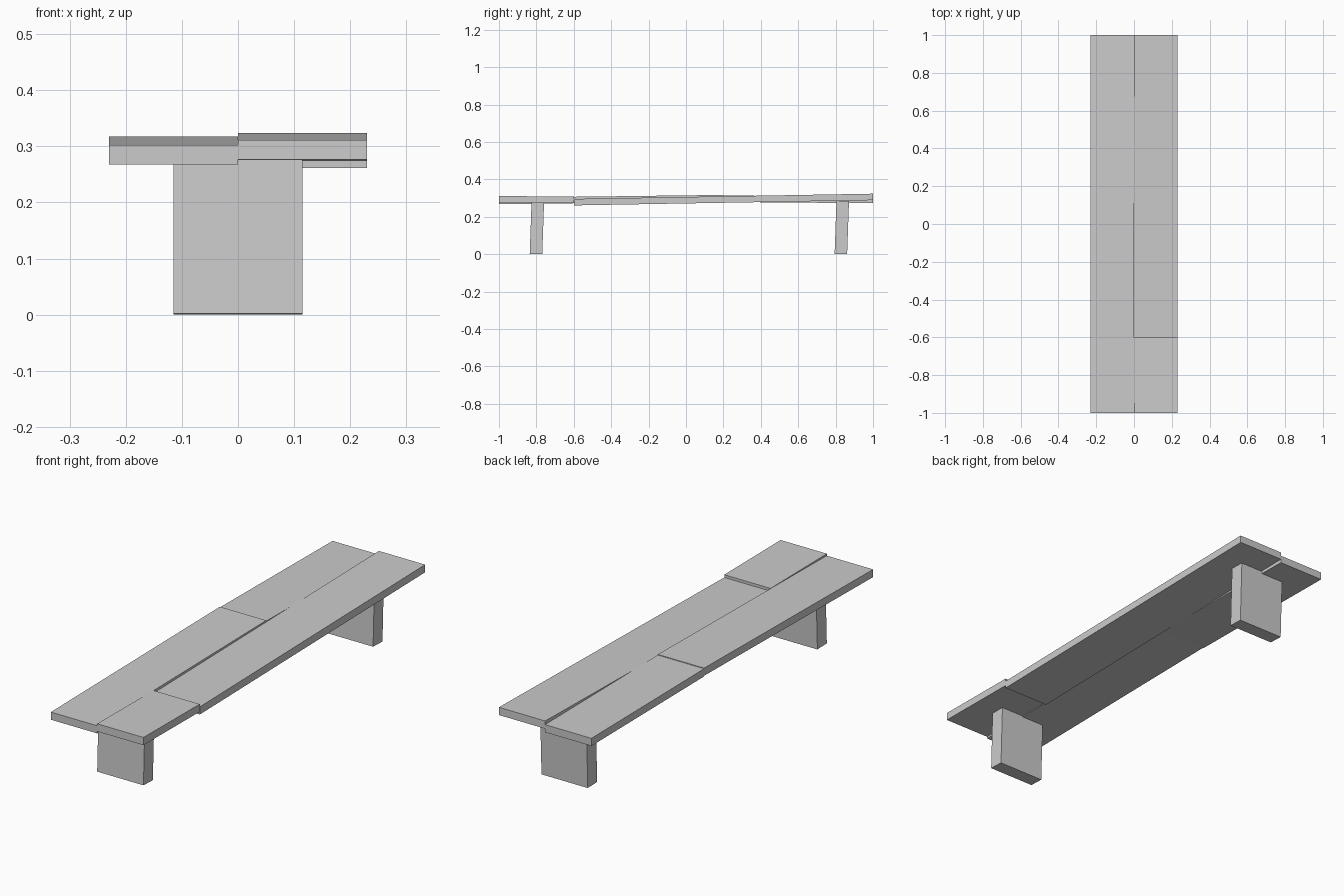
import bpy
import math
from mathutils import Matrix, Vector

if "Cube" in bpy.data.objects:
    bpy.data.objects.remove(bpy.data.objects["Cube"], do_unlink=True)

GREY = (0.6, 0.6, 0.6, 1.0)
mat = bpy.data.materials.new("light_grey")
mat.use_nodes = True
mat.diffuse_color = GREY
mat.node_tree.nodes["Principled BSDF"].inputs["Base Color"].default_value = GREY

HALF_WIDTH = 0.23
THICKNESS = 0.0345


def box(name, size, centre, tilt):
    """Flat-sided block tilted about the x axis."""
    bpy.ops.mesh.primitive_cube_add(size=1)
    obj = bpy.context.object
    obj.name = name
    obj.data.transform(Matrix.Diagonal((*size, 1)))
    obj.rotation_euler.x = tilt
    obj.location = centre
    obj.data.materials.append(mat)


def plank(name, side, y0, y1, top0, top1):
    """Seat board whose top runs from height top0 at y0 to top1 at y1."""
    tilt = math.atan2(top1 - top0, y1 - y0)
    length = math.hypot(y1 - y0, top1 - top0)
    normal = Vector((0, -math.sin(tilt), math.cos(tilt)))
    middle = Vector((side * HALF_WIDTH / 2, (y0 + y1) / 2, (top0 + top1) / 2))
    box(name, (HALF_WIDTH, length, THICKNESS), middle - normal * THICKNESS / 2, tilt)


def leg(name, y):
    """Slab leg leaning slightly backwards, tucked into the boards."""
    lean, height, depth = 0.035, 0.284, 0.067
    axis = Vector((0, math.sin(lean), math.cos(lean)))
    foot = Vector((0, y, depth / 2 * math.sin(lean)))
    box(name, (HALF_WIDTH, depth, height), foot + axis * height / 2, -lean)


# Uneven seat boards
plank("left_front_board", 1, -1.0, -0.6, 0.311, 0.308)
plank("left_long_board", 1, -0.6, 1.0, 0.2955, 0.3235)
plank("right_long_board", -1, -1.0, 0.2, 0.302, 0.317)
plank("right_back_board", -1, 0.2, 1.0, 0.314, 0.307)

# Legs
leg("front_leg", -0.802)
leg("back_leg", 0.828)
